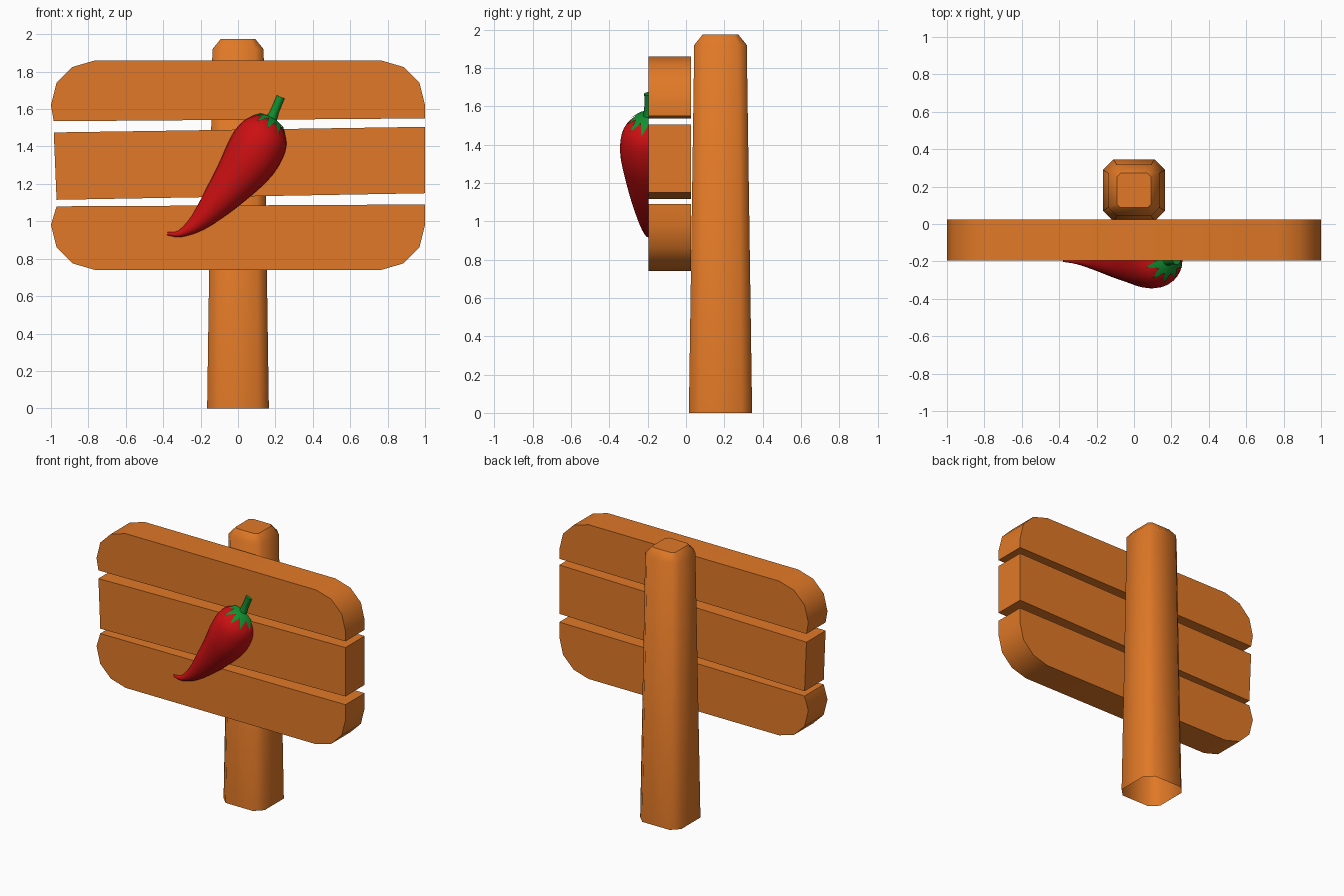
import bpy, bmesh, math
from mathutils import Vector

if "Cube" in bpy.data.objects:
    bpy.data.objects.remove(bpy.data.objects["Cube"])

FRONT, BACK = -0.195, 0.025   # board faces


def material(name, rgb):
    m = bpy.data.materials.new(name)
    m.diffuse_color = (*rgb, 1)
    m.use_nodes = True
    m.node_tree.nodes["Principled BSDF"].inputs["Base Color"].default_value = m.diffuse_color
    return m


wood = material("orange_wood", (0.75, 0.19, 0.02))
red = material("chili_red", (0.60, 0.005, 0.006))
green = material("stem_green", (0.006, 0.27, 0.03))


def finish(name, bm, mat, angle, faces_front=False):
    bmesh.ops.recalc_face_normals(bm, faces=bm.faces)
    if faces_front and sum(f.normal.y * f.calc_area() for f in bm.faces) > 0:
        bmesh.ops.reverse_faces(bm, faces=bm.faces)
    me = bpy.data.meshes.new(name)
    bm.to_mesh(me)
    bm.free()
    me.materials.append(mat)
    ob = bpy.data.objects.new(name, me)
    bpy.context.collection.objects.link(ob)
    bpy.ops.object.select_all(action='DESELECT')
    ob.select_set(True)
    bpy.context.view_layer.objects.active = ob
    bpy.ops.object.shade_smooth_by_angle(angle=math.radians(angle))
    return ob


def bridge(bm, a, b, closed):
    n = len(a)
    for i in range(n if closed else n - 1):
        j = (i + 1) % n
        bm.faces.new((a[i], a[j], b[j], b[i]))


# --- boards: front outline extruded through the thickness
def board(name, outline):
    bm = bmesh.new()
    a, b = ([bm.verts.new((x, y, z)) for x, z in outline] for y in (FRONT, BACK))
    bridge(bm, a, b, True)
    bm.faces.new(a)
    bm.faces.new(b)
    finish(name, bm, wood, 40)


def rounded(edge, base, sign):
    corner = [(1.0, 0.0), (0.97, 0.12), (0.885, 0.205), (0.765, 0.24)]
    right = [(x, base + sign * d) for x, d in corner]
    return edge + right + [(-x, z) for x, z in reversed(right)]


board("top_board", rounded([(-0.985, 1.535), (1, 1.55)], 1.62, 1))
board("middle_board", [(-0.985, 1.475), (1, 1.505), (1, 1.15), (-0.97, 1.115)])
board("bottom_board", rounded([(-0.97, 1.08), (1, 1.09)], 0.98, -1))

# --- post: tapered, cut corners, chamfered top, open underneath
bm = bmesh.new()
prev = None
for z, h, c in ((0, 0.165, 0.055), (1.92, 0.137, 0.045), (1.975, 0.092, 0.02)):
    k = h - c
    pts = [(h, -k), (h, k), (k, h), (-k, h), (-h, k), (-h, -k), (-k, -h), (k, -h)]
    ring = [bm.verts.new((x, y + 0.18, z)) for x, y in pts]
    if prev:
        bridge(bm, prev, ring, True)
    prev = ring
bm.faces.new(prev)
finish("post", bm, wood, 50)


# --- half-round shapes lying on the board front
def half_point(c, axis, r, a):
    side = Vector((-axis.y, axis.x))
    p = c + side * r * math.cos(a)
    return (p.x, FRONT - r * math.sin(a), p.y)


def half_tube(name, stations, mat, steps, seg, angle):
    """Loft half circles along a smooth path of (x, z, radius)."""
    s = [Vector(p) for p in stations]
    s = [2 * s[0] - s[1]] + s + [2 * s[-1] - s[-2]]
    path = []
    for i in range(1, len(s) - 2):
        p0, p1, p2, p3 = s[i - 1:i + 3]
        for k in range(steps):
            t = k / steps
            path.append(0.5 * (2 * p1 + (p2 - p0) * t + (2 * p0 - 5 * p1 + 4 * p2 - p3) * t * t
                               + (3 * p1 - p0 - 3 * p2 + p3) * t ** 3))
    path.append(s[-2])
    bm = bmesh.new()
    prev = None
    for i, p in enumerate(path):
        axis = (path[min(i + 1, len(path) - 1)] - path[max(i - 1, 0)]).to_2d().normalized()
        ring = [bm.verts.new(half_point(p.to_2d(), axis, max(p.z, 0.004), math.pi * j / seg))
                for j in range(seg + 1)]
        if prev:
            bridge(bm, prev, ring, False)
        else:
            bm.faces.new(ring)
        prev = ring
    bm.faces.new(prev)
    finish(name, bm, mat, angle, True)


half_tube("chili_body", [
    (-0.378, 0.934, 0.008), (-0.31, 0.934, 0.019), (-0.212, 0.995, 0.05),
    (-0.105, 1.11, 0.09), (-0.01, 1.225, 0.122), (0.065, 1.33, 0.146),
    (0.115, 1.42, 0.147), (0.145, 1.475, 0.13), (0.165, 1.51, 0.1),
    (0.18, 1.535, 0.06), (0.185, 1.544, 0.01)], red, 3, 14, 60)
half_tube("chili_stem", [(0.172, 1.53, 0.034), (0.195, 1.585, 0.023),
                         (0.228, 1.665, 0.023)], green, 2, 6, 45)

# --- leafy cap: inner ring with pointed teeth
bm = bmesh.new()
axis, teeth = Vector((0.52, 0.854)), 5
n = teeth * 2


def cap_point(x, z, r, i):
    return bm.verts.new(half_point(Vector((x, z)), axis, r, math.pi * i / n))


inner = [cap_point(0.187, 1.553, 0.02, i) for i in range(n + 1)]
mid = [cap_point(0.181, 1.54, 0.072, i) for i in range(n + 1)]
bridge(bm, inner, mid, False)
for k in range(teeth):
    i = 2 * k + 1
    tip = cap_point(0.16, 1.5, 0.12, i)
    bm.faces.new((mid[i - 1], mid[i], tip))
    bm.faces.new((mid[i], mid[i + 1], tip))
finish("chili_cap", bm, green, 40, True)
